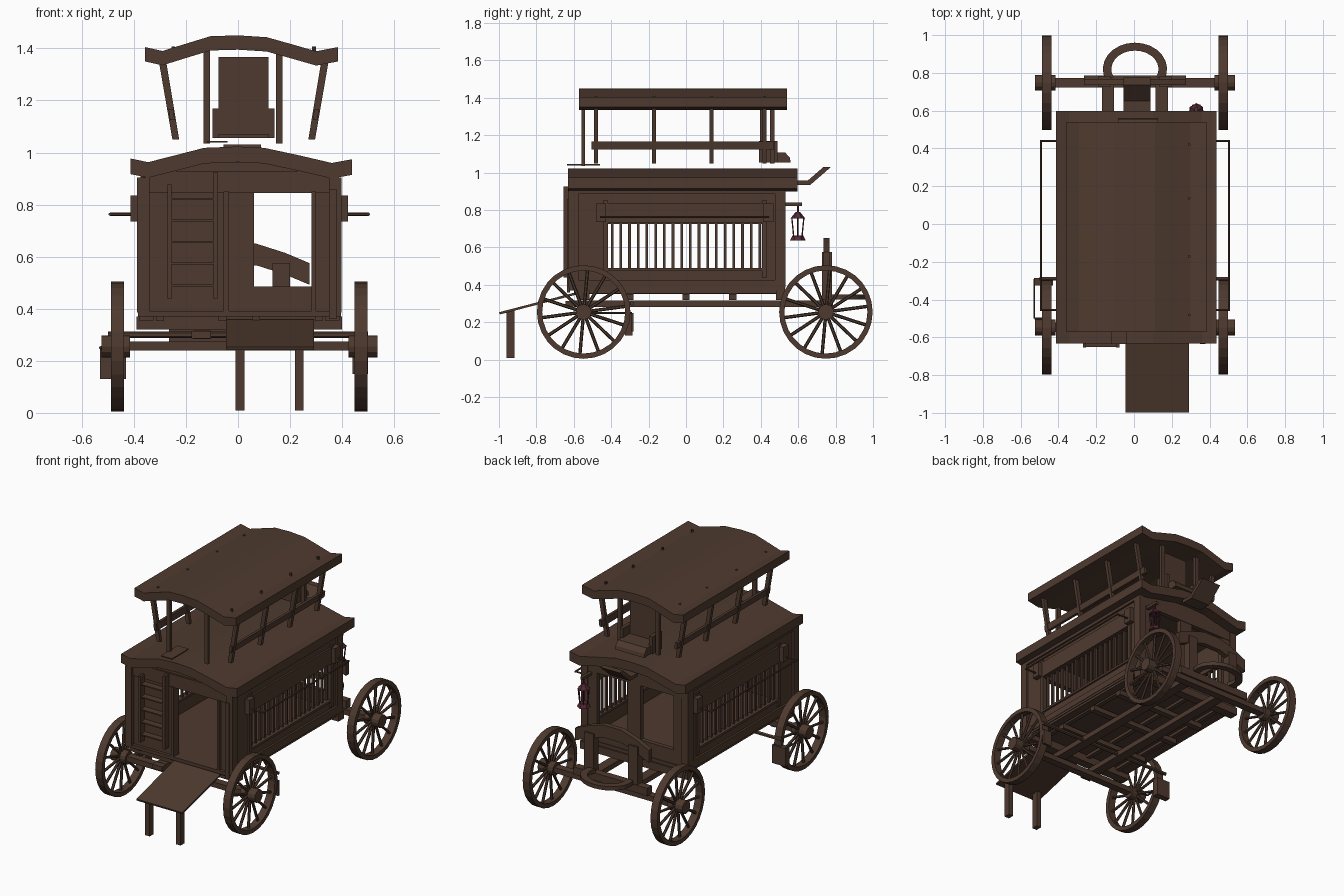
import bpy, bmesh, math
from mathutils import Vector

if "Cube" in bpy.data.objects:
    bpy.data.objects.remove(bpy.data.objects["Cube"])

CX = 0.005  # centre line of the carriage


def material(name, rgb):
    m = bpy.data.materials.new(name)
    m.diffuse_color = (*rgb, 1)
    m.use_nodes = True
    m.node_tree.nodes["Principled BSDF"].inputs["Base Color"].default_value = m.diffuse_color
    return m


WOOD = material("dark brown wood", (0.076, 0.042, 0.028))
MAROON = material("maroon lantern metal", (0.085, 0.022, 0.035))


def make(name, bm, mat=WOOD):
    bmesh.ops.recalc_face_normals(bm, faces=bm.faces)
    me = bpy.data.meshes.new(name)
    bm.to_mesh(me)
    bm.free()
    me.materials.append(mat)
    ob = bpy.data.objects.new(name, me)
    bpy.context.collection.objects.link(ob)
    return ob


def box(name, x0, x1, y0, y1, z0, z1, mat=WOOD):
    bm = bmesh.new()
    bmesh.ops.create_cube(bm, size=1)
    for v in bm.verts:
        v.co = ((x0 + x1) / 2 + v.co.x * (x1 - x0), (y0 + y1) / 2 + v.co.y * (y1 - y0),
                (z0 + z1) / 2 + v.co.z * (z1 - z0))
    return make(name, bm, mat)


def sbox(name, s, a, b, *yz):
    """Box on side s (+1 right, -1 left), a..b outwards from the centre line."""
    return box(name, *sorted((CX + s * a, CX + s * b)), *yz)


def rod(name, p, q, r, n=6, mat=WOOD, r2=None):
    p, q = Vector(p), Vector(q)
    bm = bmesh.new()
    bmesh.ops.create_cone(bm, cap_ends=True, segments=n, radius1=r, radius2=r if r2 is None else r2,
                          depth=(q - p).length)
    rot = (q - p).to_track_quat('Z', 'Y')
    for v in bm.verts:
        v.co = rot @ v.co + (p + q) / 2
    return make(name, bm, mat)


def prism(name, pts, axis, lo, hi):
    """Extrude a closed profile: (x,z) along y, (y,z) along x, or (x,y) along z."""
    put = {'x': lambda p, t: (t, p[0], p[1]), 'y': lambda p, t: (p[0], t, p[1]),
           'z': lambda p, t: (p[0], p[1], t)}[axis]
    bm = bmesh.new()
    a = [bm.verts.new(put(p, lo)) for p in pts]
    b = [bm.verts.new(put(p, hi)) for p in pts]
    bm.faces.new(a)
    bm.faces.new(b)
    for i in range(len(pts)):
        j = (i + 1) % len(pts)
        bm.faces.new((a[i], a[j], b[j], b[i]))
    return make(name, bm)


def slab(name, top, thick, lo, hi):
    """Curved board: top profile with constant thickness, extruded along y."""
    return prism(name, top + [(x, z - thick) for x, z in reversed(top)], 'y', lo, hi)


# Wheels: rim, spokes, hub
def wheel(s, cy):
    r, cz, n = 0.25, 0.255, 28
    bm = bmesh.new()
    x0, x1 = CX + s * 0.443, CX + s * 0.493
    rings = [[bm.verts.new((x, cy + rr * math.cos(2 * math.pi * i / n), cz + rr * math.sin(2 * math.pi * i / n)))
              for i in range(n)] for x, rr in ((x0, r), (x1, r), (x1, 0.222), (x0, 0.222))]
    for k in range(4):
        a, b = rings[k], rings[(k + 1) % 4]
        for i in range(n):
            bm.faces.new((a[i], a[(i + 1) % n], b[(i + 1) % n], b[i]))
    make("wheel_rim", bm)
    xm = (x0 + x1) / 2
    for i in range(14):
        t = 2 * math.pi * (i + 0.3) / 14
        c, d = math.cos(t), math.sin(t)
        rod("wheel_spoke", (xm, cy + .03 * c, cz + .03 * d), (xm, cy + .228 * c, cz + .228 * d), 0.009)
    rod("wheel_hub", (CX + s * 0.42, cy, cz), (CX + s * 0.53, cy, cz), 0.042, 12)


for cy in (-0.547, 0.748):
    for s in (-1, 1):
        wheel(s, cy)
    box("axle", CX - .45, CX + .45, cy - .025, cy + .025, .24, .275)
    box("bolster", -.39, .40, cy - .03 if cy < 0 else .48, cy + .03 if cy < 0 else .54, .32, .37)
box("front_bolster", CX - .27, CX + .27, .735, .785, .275, .325)

# Chassis, floor and drawbar hoop
for s in (-1, 1):
    sbox("chassis_beam", s, .11, .175, -.6, .77, .283, .317)
    sbox("outer_sill", s, .33, .385, -.6, .53, .355, .39)
box("floor", -.385, .395, -.625, .53, .37, .392)
for x in (-.3, -.06, .07, .31):
    box("floor_batten", x - .015, x + .015, -.6, .5, .352, .37)
for y in (-.3, 0, .25):
    box("floor_joist", -.33, .34, y - .02, y + .02, .32, .352)
arc = [math.radians(-25 + 230 * i / 16) for i in range(17)]
hoop = [(CX + .17 * math.cos(t), .82 + .14 * math.sin(t)) for t in arc]
hoop += [(CX + .125 * math.cos(t), .82 + .098 * math.sin(t)) for t in reversed(arc)]
prism("drawbar_hoop", hoop, 'z', .322, .348)

# Arched splash board on posts above the far axle
slab("splash_board", [(-.265, .57), (-.17, .615), (-.06, .65), (.07, .65), (.18, .615), (.275, .575)], .083, .735, .768)
for s in (-1, 1):
    sbox("splash_board_post", s, .128, .195, .728, .78, .32, .575)

# Side walls: barred window, upper panel, trim
for s in (-1, 1):
    sbox("lower_wall", s, .355, .38, -.6, .5, .39, .487)
    sbox("upper_wall", s, .355, .38, -.6, .5, .725, .925)
    sbox("wall_end", s, .355, .38, -.6, -.42, .487, .725)
    sbox("wall_end", s, .355, .38, .41, .5, .487, .725)
    sbox("corner_post", s, .345, .393, -.628, -.575, .385, .905)
    sbox("corner_post", s, .345, .393, .475, .533, .385, .905)
    sbox("top_trim", s, .37, .393, -.58, .48, .885, .905)
    sbox("bottom_trim", s, .37, .393, -.58, .48, .385, .425)
    sbox("shutter_panel", s, .375, .392, -.42, .41, .73, .835)
    sbox("window_sill", s, .35, .392, -.43, .42, .475, .49)
    for y in (-.43, .42):
        sbox("window_stile", s, .37, .39, y - .013, y + .013, .44, .85)
    for i in range(18):
        y = -.395 + .79 * i / 17
        sbox("window_bar", s, .36, .374, y - .007, y + .007, .485, .73)
    for y in (-.455, .44):
        sbox("awning_bracket", s, .385, .418, y - .027, y + .027, .735, .835)
        rod("awning_arm", (CX + s * .40, y, .763), (CX + s * .497, y, .763), .006)
    rod("awning_bar", (CX + s * .497, -.46, .763), (CX + s * .497, .445, .763), .006)

# Front wall with doorway
box("front_wall_left", -.36, -.045, -.605, -.575, .39, .91)
box("front_wall_right", .288, .37, -.605, -.575, .39, .91)
box("front_header", -.36, .37, -.612, -.575, .845, .93)
box("door_jamb", -.055, -.035, -.625, -.57, .39, .85)
box("door_jamb", .283, .30, -.625, -.57, .39, .85)
box("corner_trim", .35, .378, -.635, -.62, .36, .86)

# Back wall with two openings
box("back_wall_sill", -.36, .37, .495, .525, .39, .485)
box("back_header", -.36, .37, .495, .528, .845, .93)
for x0, x1 in ((-.36, -.275), (-.035, .062), (.285, .37)):
    box("back_wall_post", x0, x1, .495, .525, .485, .845)

# Curved roof with gables
roof = [(-.413, .977), (-.345, .963), (-.25, .987), (-.13, 1.018), (0, 1.023), (.10, 1.018),
        (.24, .988), (.36, .96), (.437, .974)]
slab("roof", roof, .06, -.632, .597)
for y in (-.6, .5):
    prism("gable", [(-.36, .9), (-.33, .91), (-.13, .962), (.10, .962), (.35, .91), (.37, .9)], 'y', y, y + .025)

# Canopy with posts and rails
canopy = [(-.358, 1.405), (-.29, 1.39), (-.2, 1.418), (-.105, 1.447), (0, 1.45), (.11, 1.443),
          (.21, 1.415), (.30, 1.389), (.385, 1.405)]
slab("canopy", canopy, .055, -.573, .54)
CC = .022  # canopy centre
for s in (-1, 1):
    for y in (-.482, -.172, .136, .42):
        pts = [(CC + s * .248, 1.05), (CC + s * .274, 1.05), (CC + s * .325, 1.345), (CC + s * .297, 1.345)]
        prism("canopy_side_post", pts, 'y', y - .011, y + .011)
        rod("canopy_bolt", (CC + s * .27, y, 1.39), (CC + s * .27, y, 1.408), .008)
    xs = CC + s * .274
    prism("side_rail", [(xs - .009, 1.125), (xs + .009, 1.125), (xs + .009 + s * .006, 1.167),
                        (xs - .009 + s * .006, 1.167)], 'y', -.505, .47)
    x = CC - .003 + s * .139
    box("canopy_front_post", x - .013, x + .013, -.56, -.54, 1.035, 1.40)
    box("canopy_back_post", x - .013, x + .013, .45, .473, 1.05, 1.40)
    x = CC + s * .107
    box("seat_arm", x - .012, x + .012, .39, .49, 1.055, 1.17)

# Driver seat, footboard, roof plate
box("seat_back", -.075, .117, .395, .42, 1.07, 1.366)
prism("seat", [(.42, 1.055), (.56, 1.055), (.555, 1.08), (.53, 1.108), (.42, 1.11)], 'x', -.085, .127)
prism("footboard", [(.58, .935), (.665, .935), (.775, 1.03), (.735, 1.03), (.65, .957), (.58, .957)], 'x', -.055, .088)
box("roof_plate", -.12, -.04, -.635, -.46, 1.038, 1.045)

# Ladder on the front
for x, z0, z1 in ((-.263, .44, .878), (-.086, .44, .925)):
    box("ladder_rail", x - .008, x + .008, -.655, -.612, z0, z1)
for i in range(5):
    z = .49 + .083 * i
    box("ladder_tread", -.258, -.09, -.652, -.607, z - .004, z + .004)
box("under_step", -.178, -.104, -.645, -.57, .285, .315)

# Loading ramp with legs
prism("ramp", [(-.995, .242), (-.59, .347), (-.594, .359), (-.999, .254)], 'x', -.046, .292)
for x in (.008, .235):
    box("ramp_leg", x - .017, x + .017, -.96, -.918, .01, .262)

# Brake shoes by the front wheels
box("brake_shoe", -.53, -.43, -.325, -.285, .13, .25)
rod("brake_rod", (-.528, -.5, .25), (-.528, -.29, .25), .006)
rod("brake_rod", (-.528, -.5, .25), (-.44, -.5, .25), .006)
box("brake_shoe", .44, .50, -.295, -.28, .15, .25)
rod("brake_beam", (-.5, -.29, .3), (.5, -.29, .3), .012)

# Hanging lantern
lx, ly = .33, .598
box("lantern_bracket", lx - .01, lx + .01, .52, .62, .822, .84)
rod("lantern_hanger", (lx, ly, .785), (lx, ly, .83), .005, 6, MAROON)
rod("lantern_cap", (lx, ly, .755), (lx, ly, .79), .04, 6, MAROON, .012)
rod("lantern_base", (lx, ly, .637), (lx, ly, .665), .042, 6, MAROON, .028)
for i in range(6):
    t = math.pi * i / 3
    c, d = math.cos(t), math.sin(t)
    rod("lantern_rib", (lx + .026 * c, ly + .026 * d, .66), (lx + .037 * c, ly + .037 * d, .758), .004, 4, MAROON)
